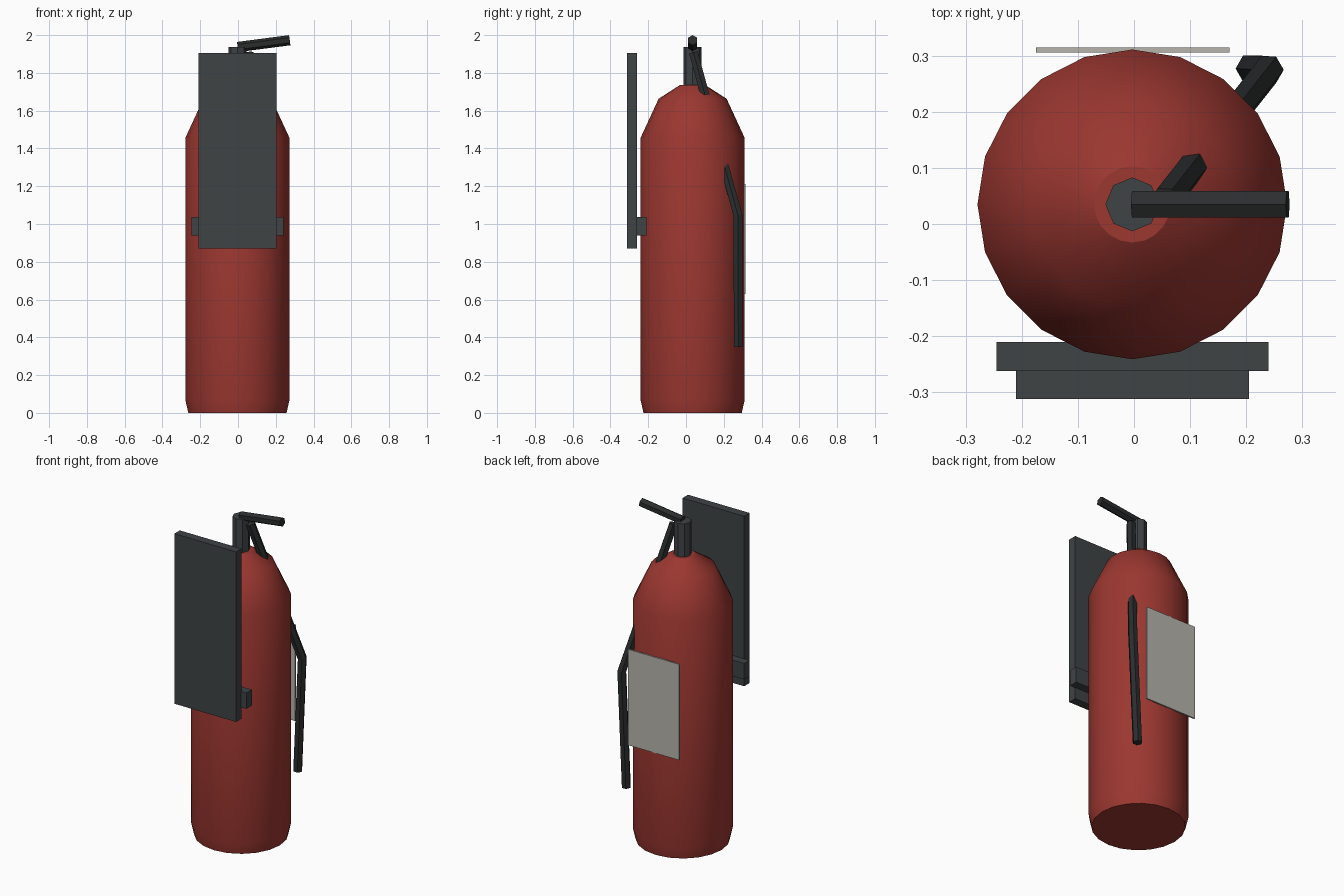
import bpy, bmesh, math
from mathutils import Vector, Matrix

if "Cube" in bpy.data.objects:
    bpy.data.objects.remove(bpy.data.objects["Cube"])

CX, CY = -0.003, 0.035


def material(name, color):
    m = bpy.data.materials.new(name)
    m.diffuse_color = (*color, 1)
    m.use_nodes = True
    m.node_tree.nodes["Principled BSDF"].inputs["Base Color"].default_value = m.diffuse_color
    return m


RED = material("red_paint", (0.33, 0.038, 0.03))
STEEL = material("dark_steel", (0.05, 0.056, 0.06))
RUBBER = material("black_rubber", (0.024, 0.026, 0.027))
PAPER = material("label_paper", (0.48, 0.46, 0.42))


def finish(name, bm, mat):
    bmesh.ops.recalc_face_normals(bm, faces=bm.faces)
    mesh = bpy.data.meshes.new(name)
    bm.to_mesh(mesh)
    bm.free()
    mesh.materials.append(mat)
    ob = bpy.data.objects.new(name, mesh)
    bpy.context.collection.objects.link(ob)
    return ob


def box(name, lo, hi, mat):
    lo, hi = Vector(lo), Vector(hi)
    bm = bmesh.new()
    bmesh.ops.create_cube(bm, size=1)
    bmesh.ops.scale(bm, vec=hi - lo, verts=bm.verts)
    bmesh.ops.translate(bm, vec=(lo + hi) / 2, verts=bm.verts)
    return finish(name, bm, mat)


def lathe(name, profile, sides, mat, smooth):
    """Revolve (radius, z) points about the tank axis; flat caps."""
    bm = bmesh.new()
    rings = []
    for r, z in profile:
        angles = [2 * math.pi * i / sides for i in range(sides)]
        rings.append([bm.verts.new((CX + r * math.cos(a), CY + r * math.sin(a), z))
                      for a in angles])
    for a, b in zip(rings, rings[1:]):
        for i in range(sides):
            j = (i + 1) % sides
            bm.faces.new((a[i], a[j], b[j], b[i])).smooth = smooth
    bm.faces.new(rings[0][::-1])
    bm.faces.new(rings[-1])
    return finish(name, bm, mat)


def tube(name, path, radius, corner_dir, mat):
    """Hexagonal tube along a path, one corner facing corner_dir."""
    pts = [Vector(p) for p in path]
    bm = bmesh.new()
    rings = []
    for i, p in enumerate(pts):
        before = (p - pts[i - 1]).normalized() if i else Vector()
        after = (pts[i + 1] - p).normalized() if i < len(pts) - 1 else Vector()
        t = (before + after).normalized()
        u = Vector(corner_dir)
        u = (u - t * u.dot(t)).normalized()
        v = t.cross(u)
        rings.append([bm.verts.new(p + radius * (math.cos(k * math.pi / 3) * u
                                                 + math.sin(k * math.pi / 3) * v))
                      for k in range(6)])
    for a, b in zip(rings, rings[1:]):
        for k in range(6):
            j = (k + 1) % 6
            bm.faces.new((a[k], a[j], b[j], b[k]))
    bm.faces.new(rings[0][::-1])
    bm.faces.new(rings[-1])
    return finish(name, bm, mat)


# Tank and valve
lathe("tank", [(0.26, 0), (0.276, 0.07), (0.276, 1.455), (0.18, 1.663), (0.068, 1.735)],
      20, RED, True)
lathe("valve", [(0.048, 1.72), (0.048, 1.937)], 8, STEEL, False)

# Squeeze lever and hose
tube("lever", [(-0.002, CY, 1.937), (0.274, CY, 1.973)], 0.027, (0, 0, 1), RUBBER)
tube("hose", [(0.055, 0.04, 1.905), (0.24, 0.275, 1.045), (0.208, 0.277, 0.35)],
     0.027, (1, 0, 0), RUBBER)

# Wall bracket and label
box("wall_plate", (-0.21, -0.312, 0.87), (0.205, -0.26, 1.905), STEEL)
box("bracket_bar", (-0.245, -0.262, 0.94), (0.24, -0.21, 1.037), STEEL)
box("label", (-0.175, 0.306, 0.63), (0.17, 0.315, 1.213), PAPER)
